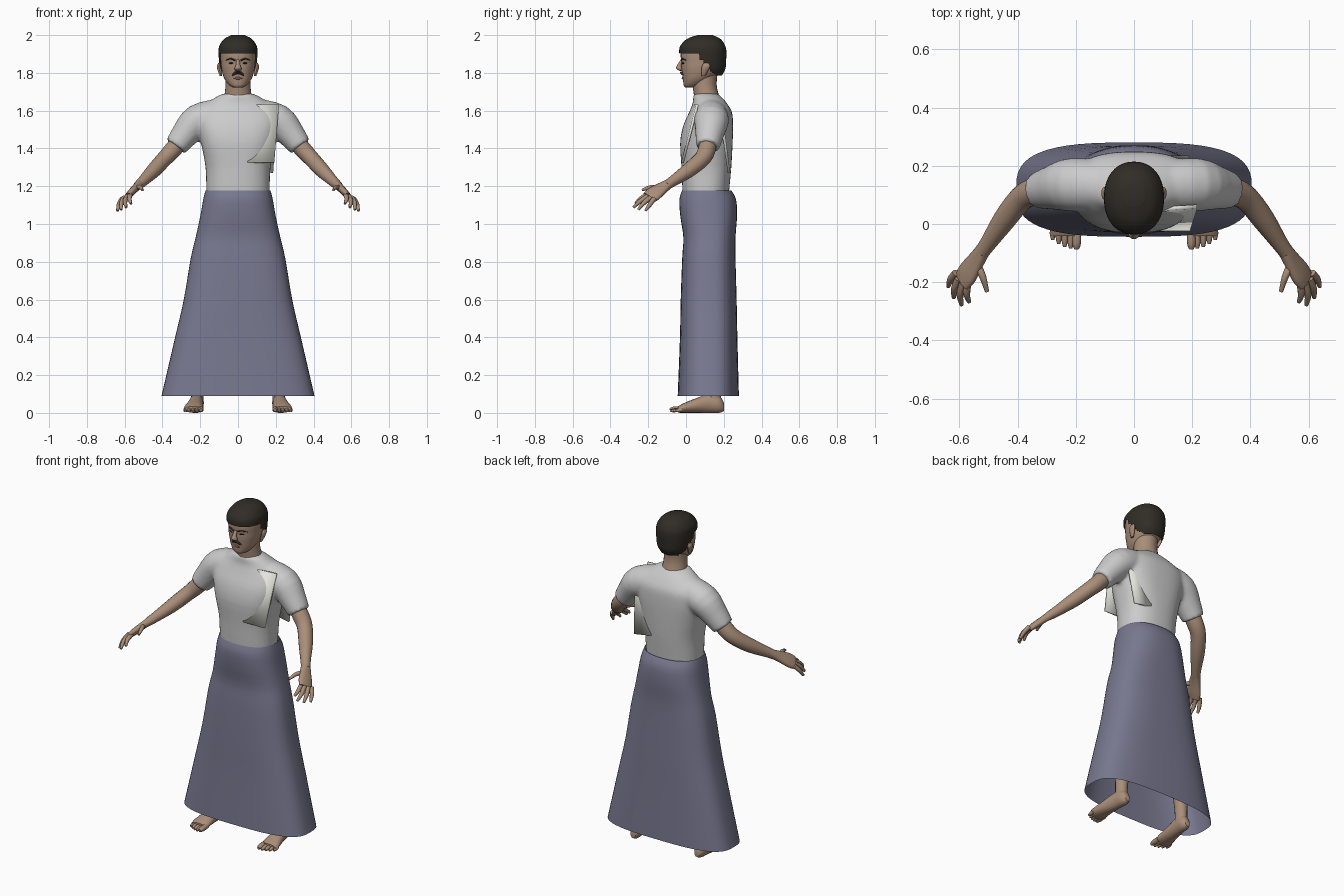
import bpy, bmesh, math
from mathutils import Vector

UP = Vector((0, 0, 1))


def material(name, rgb):
    m = bpy.data.materials.new(name)
    m.diffuse_color = (*rgb, 1)
    return m


SKIN = material("skin", (0.40, 0.27, 0.19))
HAIR = material("dark_hair", (0.03, 0.026, 0.02))
SKIRT = material("skirt_blue", (0.19, 0.19, 0.28))
CLOTH = material("cream_cloth", (0.78, 0.78, 0.72))
LIP = material("lip", (0.25, 0.12, 0.09))


def spline(rows, n):
    """Catmull-Rom interpolation of equal length tuples."""
    out = []
    for i in range(len(rows) - 1):
        a, b, c, d = (rows[max(0, min(len(rows) - 1, i + k))] for k in (-1, 0, 1, 2))
        for s in range(n):
            t = s / n
            out.append([0.5 * (2 * q + (r - p) * t + (2 * p - 5 * q + 4 * r - w) * t * t
                               + (3 * q - p - 3 * r + w) * t ** 3)
                        for p, q, r, w in zip(a, b, c, d)])
    return out + [list(rows[-1])]


def add_tube(bm, rows, axis=None, seg=16, n=3, ref=(0, 1, 0), exp=2.0, caps=True, flip=1):
    """Loft superellipse rings; a row is x, y, z, width radius, depth radius, (exponent)."""
    rows = spline([tuple(r) if len(r) == 6 else (*r, exp) for r in rows], n)
    ref = Vector(ref)
    rings = []
    for i, r in enumerate(rows):
        c = Vector(r[:3])
        t = axis or Vector(rows[min(i + 1, len(rows) - 1)][:3]) - Vector(rows[max(i - 1, 0)][:3])
        t = t.normalized()
        u = t.cross(ref).normalized()
        v = u.cross(t)
        ring = []
        for k in range(seg):
            a = 2 * math.pi * k / seg
            ca, sa = math.cos(a), math.sin(a)
            p = c + u * r[3] * math.copysign(abs(ca) ** (2 / r[5]), ca) \
                  + v * r[4] * math.copysign(abs(sa) ** (2 / r[5]), sa)
            ring.append(bm.verts.new((p.x * flip, p.y, p.z)))
        rings.append(ring)
    for lo, hi in zip(rings, rings[1:]):
        for k in range(seg):
            j = (k + 1) % seg
            bm.faces.new((lo[k], lo[j], hi[j], hi[k]))
    if caps:
        bm.faces.new(rings[0])
        bm.faces.new(rings[-1])


def finish(bm, name, mat=None, mirror=False):
    bmesh.ops.recalc_face_normals(bm, faces=bm.faces)
    me = bpy.data.meshes.new(name)
    bm.to_mesh(me)
    bm.free()
    ob = bpy.data.objects.new(name, me)
    bpy.context.collection.objects.link(ob)
    if mat:
        me.materials.append(mat)
    if mirror:
        m = ob.modifiers.new("mirror", 'MIRROR')
        m.use_mirror_merge = False
    return ob


def tube(name, rows, mat=None, mirror=False, **kw):
    bm = bmesh.new()
    add_tube(bm, rows, **kw)
    return finish(bm, name, mat, mirror)


# Skirt: open flared loft
tube("skirt", [(0, .110, 1.178, .172, .130, 2.3), (0, .115, 1.13, .184, .150, 2.4),
               (0, .120, 1.04, .200, .150, 2.5), (0, .124, .93, .224, .138, 2.6),
               (0, .121, .82, .250, .141, 2.7), (0, .120, .60, .287, .148, 2.8),
               (0, .120, .40, .333, .152, 2.9), (0, .118, .09, .405, .162, 3.0)],
     SKIRT, axis=UP, seg=56, n=3, caps=False)

# Shirt: torso and sleeves fused into one smooth surface
bm = bmesh.new()
add_tube(bm, [(0, .105, 1.13, .165, .120, 2.3), (0, .105, 1.18, .168, .124, 2.3),
              (0, .108, 1.30, .172, .132, 2.4), (0, .108, 1.43, .196, .139, 2.6),
              (0, .117, 1.52, .215, .132, 2.6), (0, .130, 1.59, .215, .114, 2.4),
              (0, .126, 1.64, .165, .090, 2.2), (0, .112, 1.675, .112, .074, 2),
              (0, .106, 1.690, .080, .062, 2)], axis=UP, seg=40)
for side in (1, -1):
    add_tube(bm, [(.11, .13, 1.575, .088, .088), (.215, .135, 1.545, .088, .092),
                  (.28, .125, 1.475, .074, .076), (.33, .115, 1.41, .061, .063)],
             seg=24, flip=side)
shirt = finish(bm, "shirt")
rm = shirt.modifiers.new("fuse", 'REMESH')
rm.mode = 'VOXEL'
rm.voxel_size = 0.010
rm.use_smooth_shade = True
sm = shirt.modifiers.new("soften", 'SMOOTH')
sm.factor, sm.iterations = 0.5, 6

# Cloth panels over one shoulder, front and back
for name, pts in (("front_cloth", [(.055, .05, 1.63), (.217, .06, 1.632), (.192, -.018, 1.325), (.05, -.018, 1.325)]),
                  ("back_cloth", [(.09, .18, 1.62), (.212, .18, 1.62), (.186, .228, 1.27), (.07, .228, 1.29)])):
    bm = bmesh.new()
    bm.faces.new([bm.verts.new(p) for p in pts])
    ob = finish(bm, name, CLOTH)
    so = ob.modifiers.new("thickness", 'SOLIDIFY')
    so.thickness, so.offset = 0.014, 0

# Arms, hands, fingers
tube("arm", [(.29, .122, 1.46, .045, .045), (.345, .11, 1.393, .046, .047), (.39, .085, 1.345, .042, .044),
             (.445, .015, 1.285, .039, .040), (.50, -.065, 1.23, .029, .029),
             (.53, -.105, 1.203, .024, .027)], SKIN, True)
tube("palm", [(.522, -.095, 1.21, .026, .024), (.545, -.13, 1.188, .035, .020),
              (.572, -.17, 1.16, .044, .018), (.59, -.195, 1.14, .041, .014)],
     SKIN, True, ref=(.55, .25, .8), exp=2.4)
for i, (base, mid, tip) in enumerate([
        ((.612, -.168, 1.135), (.630, -.190, 1.105), (.638, -.215, 1.070)),
        ((.603, -.188, 1.140), (.617, -.222, 1.112), (.619, -.253, 1.076)),
        ((.588, -.203, 1.146), (.598, -.243, 1.120), (.592, -.278, 1.088)),
        ((.570, -.203, 1.156), (.575, -.240, 1.134), (.566, -.268, 1.108)),
        ((.540, -.135, 1.190), (.520, -.180, 1.196), (.505, -.232, 1.180))]):
    tube("thumb" if i == 4 else f"finger_{i + 1}",
         [(*base, .013, .013), (*mid, .012, .012), (*tip, .007, .007)], SKIN, True, seg=10)

# Legs, feet, toes
tube("leg", [(.215, .148, .05, .034, .040), (.213, .148, .14, .034, .037), (.20, .15, .34, .052, .055),
             (.17, .125, .58, .054, .056), (.10, .11, 1.05, .078, .085)], SKIN, True, axis=UP)
tube("foot", [(.215, .202, .030, .016, .020), (.216, .175, .046, .034, .046), (.220, .12, .050, .037, .050),
              (.228, .05, .038, .044, .038), (.234, -.01, .026, .052, .026),
              (.236, -.042, .018, .050, .017)], SKIN, True, axis=Vector((0, -1, 0)), ref=(0, 0, 1))
for i in range(5):
    x, tip, r = .196 + i * .0205, -.086 + i * i * .002, .015 if i == 0 else .0105
    tube(f"toe_{i + 1}", [(x, -.02, .02, r, r), (x + .001, tip + .02, r + .003, r, r),
                          (x + .001, tip, r, r * .55, r * .6)], SKIN, True, seg=10)

# Neck and head
tube("neck", [(0, .118, 1.62, .085, .072), (0, .108, 1.68, .072, .066), (0, .098, 1.74, .066, .064),
              (0, .10, 1.82, .068, .07)], SKIN, axis=UP, seg=24)
tube("head", [(0, .020, 1.722, .020, .022), (0, .034, 1.733, .044, .046), (0, .058, 1.765, .070, .074),
              (0, .076, 1.80, .083, .097), (0, .080, 1.83, .089, .104), (0, .082, 1.855, .091, .106),
              (0, .090, 1.90, .094, .118), (0, .090, 1.95, .085, .100), (0, .095, 1.985, .045, .05)],
     SKIN, axis=UP, seg=32, exp=2.2)

# Hair: cap shell trimmed along the hairline
hair = tube("hair", [(0, .095, 1.785, .076, .094), (0, .095, 1.82, .093, .113), (0, .092, 1.86, .100, .120),
                     (0, .089, 1.91, .103, .125), (0, .089, 1.945, .098, .118), (0, .094, 1.98, .073, .088),
                     (0, .10, 2.0, .035, .04)], HAIR, axis=UP, seg=48, n=6, exp=2.2)
bm = bmesh.new()
bm.from_mesh(hair.data)


def hairline(y):
    if y < .06:
        return 1.905
    return 1.905 - (y - .06) * 1.6 if y < .10 else max(1.785, 1.841 - (y - .10) * .95)


bmesh.ops.delete(bm, geom=[f for f in bm.faces if f.calc_center_median().z < hairline(f.calc_center_median().y)],
                 context='FACES')
bm.to_mesh(hair.data)
bm.free()

# Face details
tube("nose", [(0, -.020, 1.870, .009, .008), (0, -.034, 1.842, .012, .012), (0, -.036, 1.823, .019, .016),
              (0, -.024, 1.811, .014, .010)], SKIN, axis=UP, seg=12)
tube("ear", [(.090, .092, 1.783, .006, .010), (.095, .098, 1.805, .010, .016),
             (.102, .106, 1.835, .010, .022), (.099, .106, 1.852, .005, .012)], SKIN, True, axis=UP, seg=12)
tube("moustache", [(0, -.024, 1.802, .007, .008), (.015, -.021, 1.799, .008, .008),
                   (.031, -.010, 1.785, .004, .004)], HAIR, True, seg=8)
tube("lips", [(-.022, -.010, 1.771, .003, .004), (0, -.017, 1.772, .007, .006),
              (.022, -.010, 1.771, .003, .004)], LIP, seg=8)
tube("eyebrow", [(.014, -.024, 1.866, .004, .005), (.038, -.017, 1.875, .005, .005),
                 (.062, .002, 1.868, .003, .004)], HAIR, True, seg=8)
tube("eye", [(.022, -.019, 1.851, .002, .003), (.036, -.014, 1.852, .006, .006),
             (.052, -.004, 1.851, .002, .003)], HAIR, True, seg=8)

# Smooth shading with crisp edges kept
for ob in bpy.context.scene.objects:
    ob.select_set(True)
    bpy.context.view_layer.objects.active = ob
bpy.ops.object.shade_smooth_by_angle(angle=math.radians(45))
